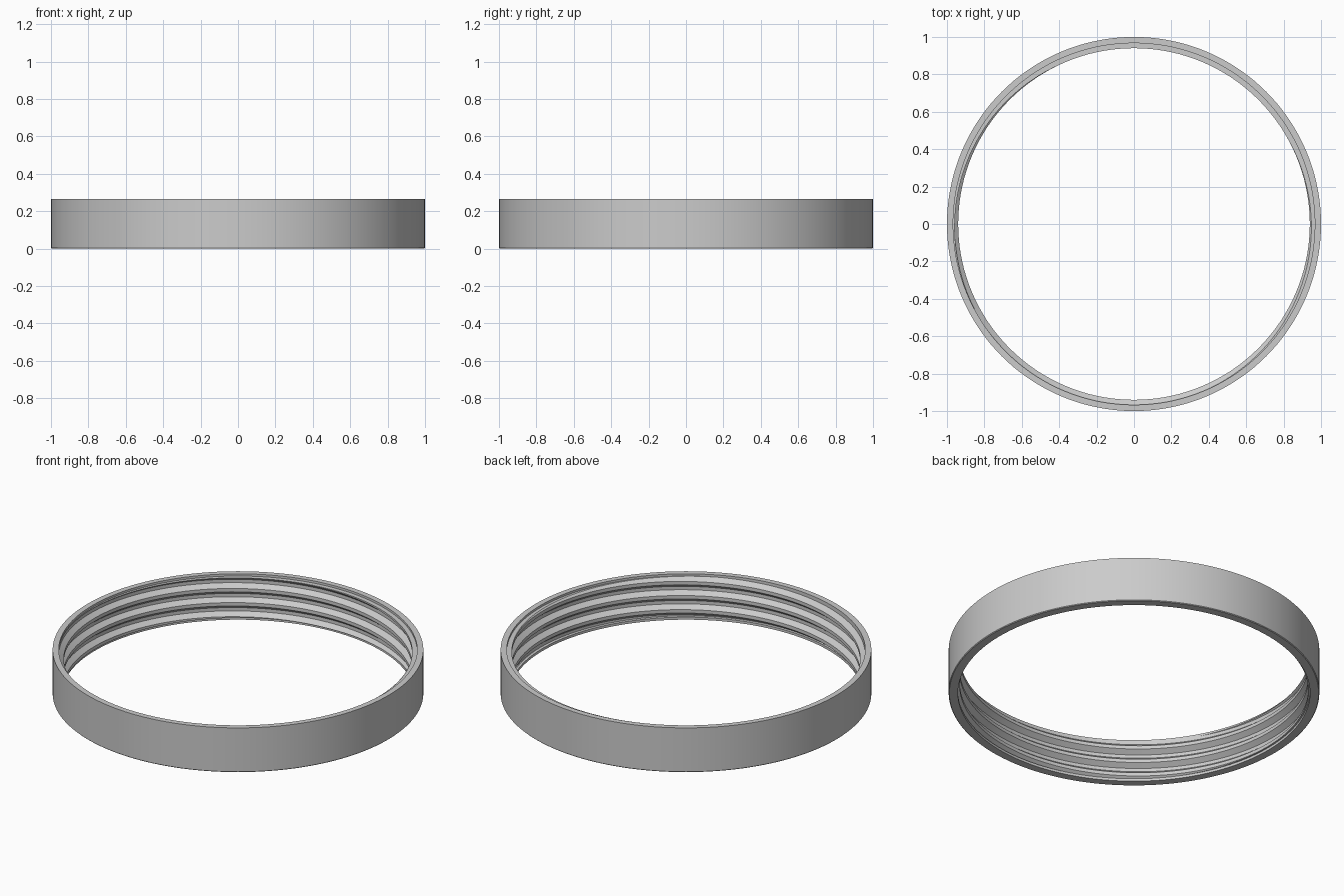
import bpy, bmesh, math

if "Cube" in bpy.data.objects:
    bpy.data.objects.remove(bpy.data.objects["Cube"])

SEG = 144                      # steps around the ring
HEIGHT = 0.265
R_OUT, R_ROOT, R_CREST, R_LIP = 1.0, 0.967, 0.94, 0.95
Z_LOW, Z_HIGH = 0.015, 0.252   # threaded zone
PITCH = 0.084
# One thread tooth: height above tooth start, radius
TOOTH = [(0.0, R_ROOT), (0.022, R_CREST), (0.042, R_CREST), (0.064, R_ROOT)]
START = Z_HIGH - 0.064 + PITCH * 65 / 360   # tooth start height at angle zero


def thread_radius(z, base):
    """Radius of the thread at height z, for a tooth starting at base."""
    h = (z - base) % PITCH
    for (h0, r0), (h1, r1) in zip(TOOTH, TOOTH[1:]):
        if h <= h1:
            return r0 + (r1 - r0) * (h - h0) / (h1 - h0)
    return R_ROOT


def section(angle):
    """Closed ring section at an angle, as (radius, height) points."""
    base = START + PITCH * angle / math.tau
    pts = [(R_ROOT, HEIGHT), (R_OUT, HEIGHT), (R_OUT, 0.004), (R_OUT - 0.004, 0.0),
           (R_LIP, 0.0), (R_LIP, Z_LOW)]
    for turn in range(-5, 3):
        for h, r in TOOTH:
            z = base + turn * PITCH + h
            if z < Z_LOW:
                z, r = Z_LOW, thread_radius(Z_LOW, base)
            elif z > Z_HIGH:
                z, r = Z_HIGH, thread_radius(Z_HIGH, base)
            pts.append((r, z))
    pts.append((R_ROOT, Z_HIGH))
    return pts


# Threaded ring: sections joined around the circle, seam closed by merging
bm = bmesh.new()
columns = []
for i in range(SEG + 1):
    a = math.tau * i / SEG
    columns.append([bm.verts.new((r * math.cos(a), r * math.sin(a), z))
                    for r, z in section(a)])
for c0, c1 in zip(columns, columns[1:]):
    n = len(c0)
    for j in range(n):
        k = (j + 1) % n
        bm.faces.new((c0[j], c0[k], c1[k], c1[j]))
bmesh.ops.remove_doubles(bm, verts=bm.verts, dist=0.00005)
bmesh.ops.dissolve_degenerate(bm, edges=bm.edges, dist=0.00005)
bmesh.ops.recalc_face_normals(bm, faces=bm.faces)

mesh = bpy.data.meshes.new("threaded_ring")
bm.to_mesh(mesh)
bm.free()
ring = bpy.data.objects.new("threaded_ring", mesh)
bpy.context.collection.objects.link(ring)

grey = bpy.data.materials.new("light grey")
grey.diffuse_color = (0.6, 0.6, 0.6, 1.0)
grey.use_nodes = True
grey.node_tree.nodes["Principled BSDF"].inputs["Base Color"].default_value = grey.diffuse_color
mesh.materials.append(grey)

# Smooth walls, sharp thread edges
bpy.context.view_layer.objects.active = ring
ring.select_set(True)
bpy.ops.object.shade_smooth_by_angle(angle=math.radians(25))
